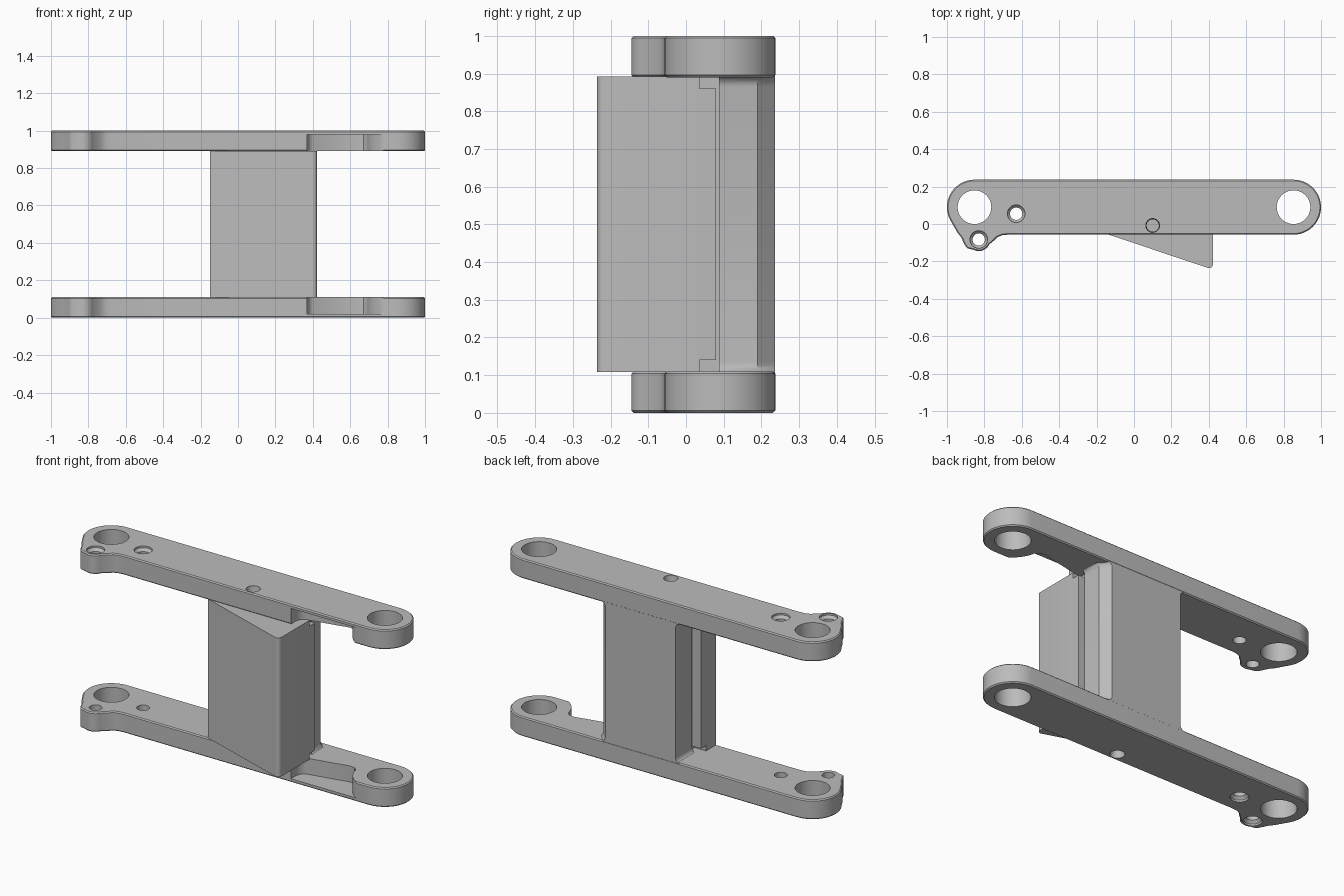
import bpy, bmesh, math

if "Cube" in bpy.data.objects:
    bpy.data.objects.remove(bpy.data.objects["Cube"])

grey = bpy.data.materials.new("plain grey")
grey.diffuse_color = (0.5, 0.5, 0.5, 1)
grey.use_nodes = True
grey.node_tree.nodes["Principled BSDF"].inputs["Base Color"].default_value = grey.diffuse_color


def loft(name, rings):
    """Closed solid through a list of (outline, z) sections."""
    bm = bmesh.new()
    loops = [[bm.verts.new((x, y, z)) for x, y in pts] for pts, z in rings]
    n = len(loops[0])
    for a, b in zip(loops, loops[1:]):
        for i in range(n):
            j = (i + 1) % n
            bm.faces.new((a[i], a[j], b[j], b[i]))
    bm.faces.new(loops[0][::-1])
    bm.faces.new(loops[-1])
    bmesh.ops.recalc_face_normals(bm, faces=bm.faces)
    me = bpy.data.meshes.new(name)
    bm.to_mesh(me)
    bm.free()
    me.materials.append(grey)
    ob = bpy.data.objects.new(name, me)
    bpy.context.collection.objects.link(ob)
    return ob


def arc(cx, cy, r, a0, a1, n):
    return [(cx + r * math.cos(math.radians(a0 + (a1 - a0) * i / n)),
             cy + r * math.sin(math.radians(a0 + (a1 - a0) * i / n)))
            for i in range(n + 1)]


def circle(cx, cy, r, n=40):
    return arc(cx, cy, r, 0, 360, n)[:-1]


def apply(ob, kind, **settings):
    m = ob.modifiers.new(kind, kind)
    for k, v in settings.items():
        setattr(m, k, v)
    bpy.context.view_layer.objects.active = ob
    bpy.ops.object.modifier_apply(modifier=m.name)


def cut(ob, cutter):
    apply(ob, 'BOOLEAN', operation='DIFFERENCE', object=cutter, solver='EXACT')
    bpy.data.objects.remove(cutter)


def smooth(ob):
    bpy.ops.object.select_all(action='DESELECT')
    ob.select_set(True)
    bpy.context.view_layer.objects.active = ob
    bpy.ops.object.shade_smooth_by_angle(angle=math.radians(35))


# Arm: long link with round ends and a small lobe, modelled below the mid plane
END = 0.853
outline = arc(END, 0.09, 0.147, -90, 90, 24) + arc(-END, 0.09, 0.147, 90, 215, 18)
outline += [(-0.945, -0.045), (-0.925, -0.07)]
outline += arc(-0.83, -0.083, 0.062, 195, 335, 12)[1:]
outline += [(-0.75, -0.09), (-0.73, -0.07), (-0.705, -0.06), (-0.675, -0.057)]
# soften the lobe so it meets the shoulder
outline = [(x - 0.02 if y < -0.075 and x < -0.86 else x, y) for x, y in outline]
e = 0.006


def inset(pts, d):
    n, out = len(pts), []
    for i in range(n):
        ax, ay = pts[i - 1]
        bx, by = pts[(i + 1) % n]
        l = math.hypot(bx - ax, by - ay)
        out.append((pts[i][0] - (by - ay) / l * d, pts[i][1] + (bx - ax) / l * d))
    return out


small = inset(outline, e)
arms = loft("arms", [(small, -0.5), (outline, -0.5 + e), (outline, -0.39 - e), (small, -0.39)])

# Large pivot holes and small countersunk holes
for x in (-END, END):
    cut(arms, loft("pivot_cutter", [(circle(x, 0.09, 0.09), -0.6), (circle(x, 0.09, 0.09), -0.3)]))
for x, y, rim in ((-0.63, 0.055, 0.047), (-0.83, -0.083, 0.047), (0.1, -0.008, 0.037)):
    cut(arms, loft("screw_cutter", [(circle(x, y, rim, 28), -0.52), (circle(x, y, rim, 28), -0.49),
                                    (circle(x, y, 0.033, 28), -0.475), (circle(x, y, 0.033, 28), -0.3)]))

# Relief pocket on the inner face, curving round the pivot boss
pocket = [(0.37, -0.12)] + [(0.78, -0.12)] + arc(END, 0.09, 0.165, 244, 190, 10)
pocket += [(0.672, 0.08), (0.64, 0.085), (0.55, 0.065), (0.40, 0.035), (0.38, 0.02), (0.37, -0.01)]
cut(arms, loft("pocket_cutter", [(pocket, -0.48), (pocket, -0.3)]))
arms.location.z = 0.5
apply(arms, 'MIRROR', use_axis=(False, False, True))
smooth(arms)

# Rear web joining the arms, flared into small fillets at both ends
def web_section(g):
    return [(-0.1 - g, 0.088), (0.39 + g, 0.088), (0.383 + g, 0.19), (0.338 + g, 0.236), (-0.1 - g, 0.236)]


steps = [(0.03 * (1 - math.sin(t)), 0.105 + 0.03 * (1 - math.cos(t)))
         for t in (math.pi / 2 * i / 5 for i in range(6))]
rings = [(web_section(g), z) for g, z in steps]
rings += [(web_section(g), 1 - z) for g, z in reversed(steps)]
smooth(loft("rear_web", rings))

# Front wedge with a stepped rear edge, and the neck that ties it to the web
wedge = [(-0.15, -0.052)] + arc(0.402, -0.216, 0.02, -108, 0, 6) + [(0.422, 0.036), (-0.15, 0.036)]
smooth(loft("front_wedge", [(wedge, 0.108), (wedge, 0.892)]))


def box(name, x0, x1, y0, y1, z0, z1):
    pts = [(x0, y0), (x1, y0), (x1, y1), (x0, y1)]
    return loft(name, [(pts, z0), (pts, z1)])


box("wedge_back", -0.15, 0.422, 0.03, 0.08, 0.14, 0.86)
box("neck", -0.08, 0.37, 0.03, 0.1, 0.108, 0.892)
